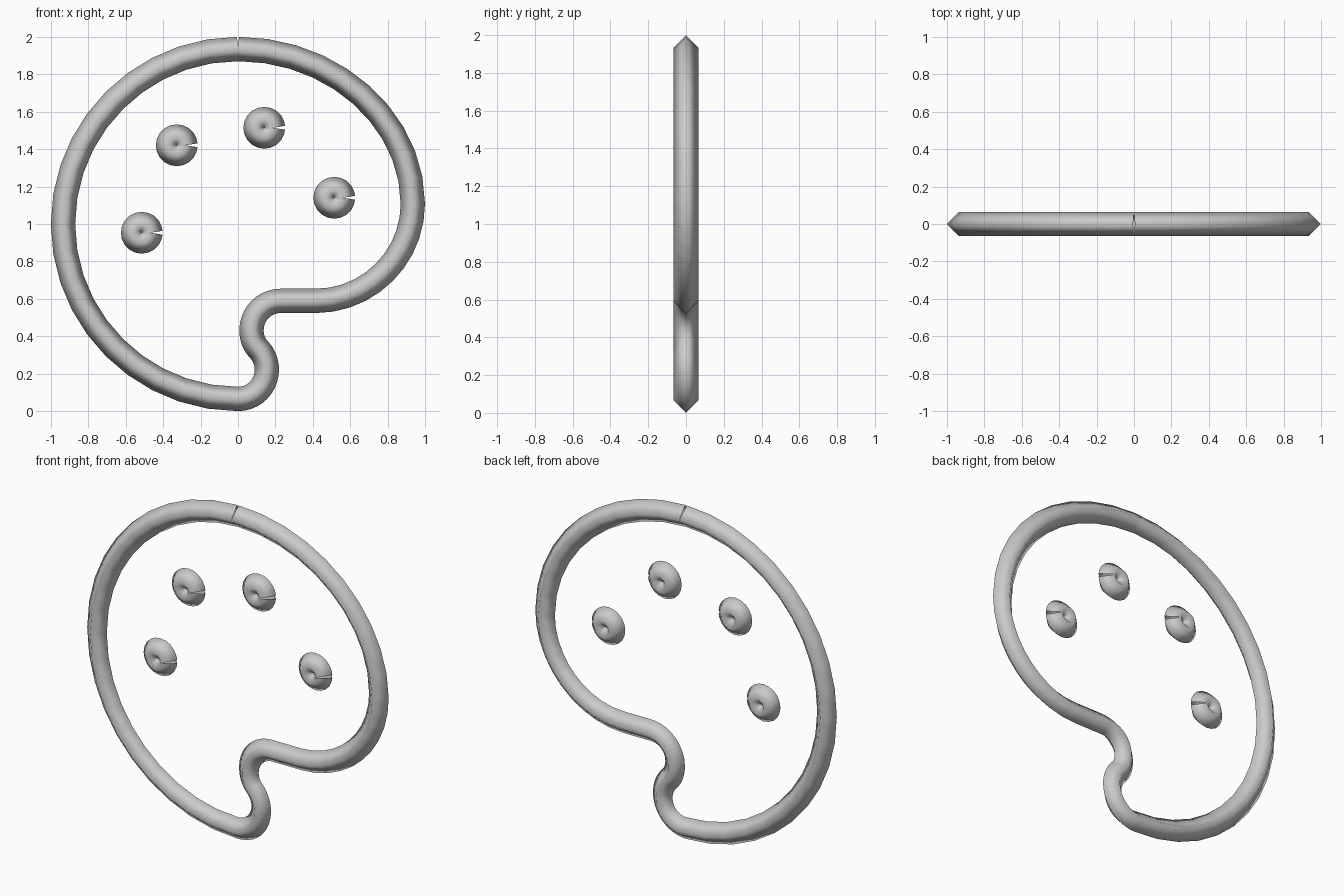
import bpy, bmesh, math
from mathutils import Vector

if "Cube" in bpy.data.objects:
    bpy.data.objects.remove(bpy.data.objects["Cube"])

S = 0.0935      # size of one drawing unit
R = 0.065       # tube radius
STEPS = 10      # segments per curve piece

grey = bpy.data.materials.new("light_grey")
grey.diffuse_color = (0.6, 0.6, 0.6, 1)
grey.use_nodes = True
grey.node_tree.nodes["Principled BSDF"].inputs["Base Color"].default_value = grey.diffuse_color


def place(x, y):
    """24-unit icon drawing (y down) to model space."""
    return Vector(((x - 12) * S, 0, 1 + (12 - y) * S))


def tube(name, path):
    """Open four-sided diamond tube along a flat path, smooth shaded."""
    bm = bmesh.new()
    rings = []
    for i, p in enumerate(path):
        before = (p - path[i - 1]).normalized() if i > 0 else Vector()
        after = (path[i + 1] - p).normalized() if i < len(path) - 1 else Vector()
        t = (before + after).normalized()
        n = Vector((-t.z, 0, t.x))
        side = Vector((0, 1, 0))
        rings.append([bm.verts.new(p + d * R) for d in (n, side, -n, -side)])
    for a, b in zip(rings, rings[1:]):
        for k in range(4):
            j = (k + 1) % 4
            bm.faces.new((a[k], a[j], b[j], b[k])).smooth = True
    # make normals point away from the tube's own path
    bm.normal_update()
    f = bm.faces[0] if not bm.faces.ensure_lookup_table() else None
    if f.normal.dot(f.calc_center_median() - (path[0] + path[1]) / 2) < 0:
        bmesh.ops.reverse_faces(bm, faces=bm.faces[:])
    mesh = bpy.data.meshes.new(name)
    bm.to_mesh(mesh)
    bm.free()
    mesh.materials.append(grey)
    obj = bpy.data.objects.new(name, mesh)
    bpy.context.collection.objects.link(obj)
    return obj


# Palette outline: bezier pieces (handle, handle, end); a lone pair is a line
start = (12, 2)
pieces = [
    ((6.5, 2), (2, 6.5), (2, 12)),
    ((2, 17.5), (6.5, 22), (12, 22)),
    ((12.926, 22), (13.648, 21.254), (13.648, 20.312)),
    ((13.648, 19.875), (13.468, 19.477), (13.211, 19.187)),
    ((12.921, 18.898), (12.773, 18.535), (12.773, 18.062)),
    ((12.773, 17.14), (13.52, 16.394), (14.441, 16.394)),
    ((16.437, 16.394),),
    ((19.488, 16.394), (21.992, 13.891), (21.992, 10.84)),
    ((21.965, 6.012), (17.461, 2), (12, 2)),
]
path = [place(*start)]
for piece in pieces:
    p0, end = path[-1], place(*piece[-1])
    if len(piece) == 1:
        path.append(end)
        continue
    h1, h2 = place(*piece[0]), place(*piece[1])
    for i in range(1, STEPS + 1):
        t = i / STEPS
        u = 1 - t
        path.append(p0 * u**3 + h1 * 3 * u * u * t + h2 * 3 * u * t * t + end * t**3)
tube("palette_outline", path)

# Paint dots: tiny ring tubes, pinched in the middle, seam on the right
for i, (x, y) in enumerate([(6.5, 12.5), (8.5, 7.5), (13.5, 6.5), (17.5, 10.5)]):
    c = place(x, y)
    ring = [c + Vector((math.cos(a), 0, math.sin(a))) * 0.5 * S
            for a in (2 * math.pi * k / 20 for k in range(21))]
    tube(f"paint_dot_{i + 1}", ring)
